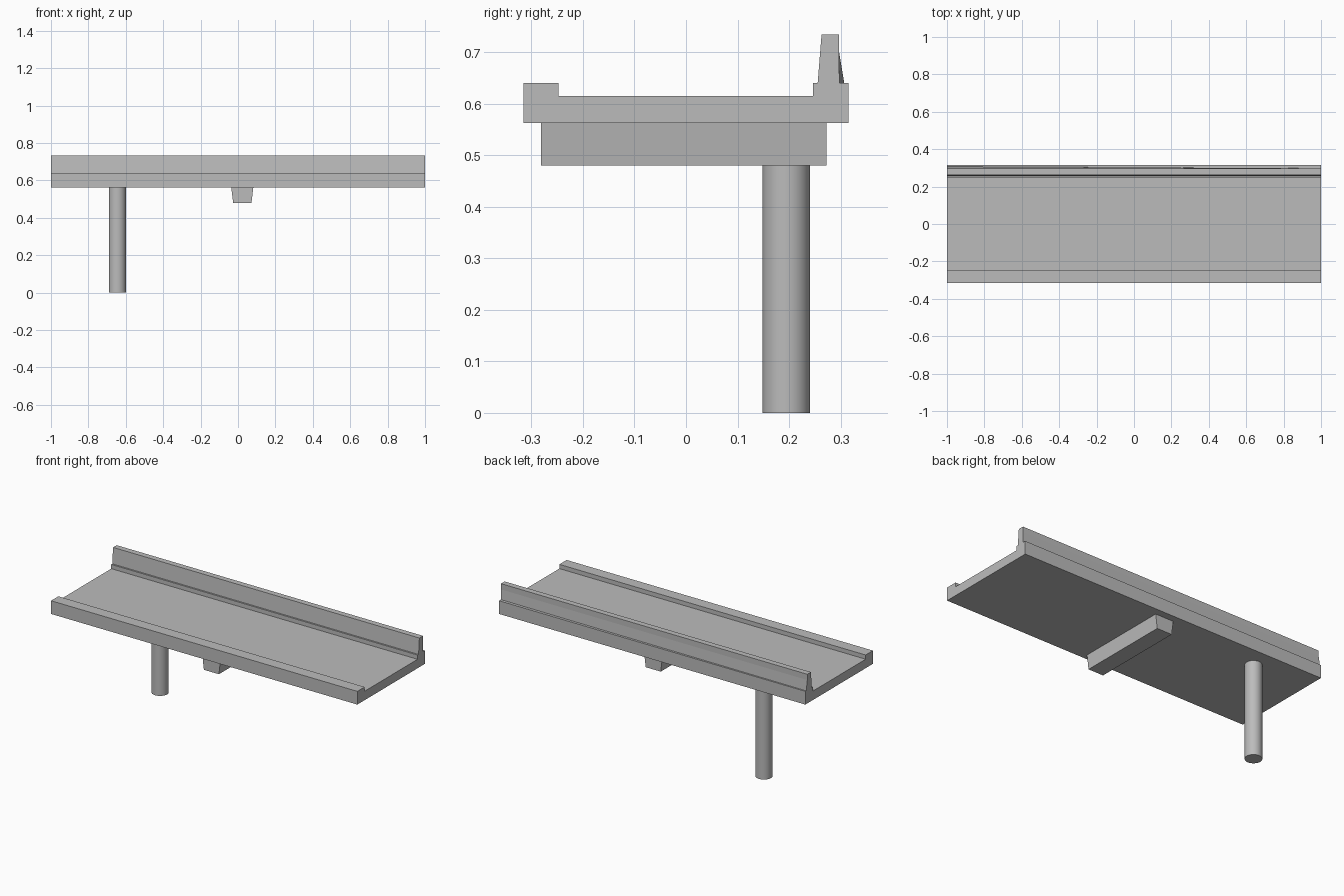
import bpy, bmesh
from mathutils import Vector

cube = bpy.data.objects.get("Cube")
if cube:
    bpy.data.objects.remove(cube, do_unlink=True)

concrete = bpy.data.materials.new("concrete_grey")
concrete.use_nodes = True
GREY = (0.5, 0.5, 0.5, 1)
concrete.diffuse_color = GREY
concrete.node_tree.nodes["Principled BSDF"].inputs["Base Color"].default_value = GREY


def finish(name, bm):
    bmesh.ops.recalc_face_normals(bm, faces=bm.faces)
    mesh = bpy.data.meshes.new(name)
    bm.to_mesh(mesh)
    bm.free()
    mesh.materials.append(concrete)
    obj = bpy.data.objects.new(name, mesh)
    bpy.context.collection.objects.link(obj)
    return obj


def loft(name, start, end):
    """Join two matching loops of points with side faces and end caps."""
    bm = bmesh.new()
    a = [bm.verts.new(p) for p in start]
    b = [bm.verts.new(p) for p in end]
    bm.faces.new(a)
    bm.faces.new(b[::-1])
    for i in range(len(a)):
        j = (i + 1) % len(a)
        bm.faces.new((a[i], a[j], b[j], b[i]))
    return finish(name, bm)


def section(x, profile):
    return [Vector((x, y, z)) for y, z in profile]


# Deck slab with a raised curb along each long side
BOTTOM, ROAD, CURB, TOP = 0.562, 0.615, 0.64, 0.734
deck = [(-0.315, BOTTOM), (0.315, BOTTOM), (0.315, CURB), (0.246, CURB),
        (0.246, ROAD), (-0.247, ROAD), (-0.247, CURB), (-0.315, CURB)]
loft("deck", section(-1, deck), section(1, deck))


# Parapet wall whose outer foot flares toward one end
def parapet(foot):
    return [(0.2555, CURB), (foot, CURB), (0.297, 0.70), (0.297, TOP), (0.263, TOP)]


loft("parapet", section(-1, parapet(0.307)), section(1, parapet(0.2975)))

# Tapered cross beam under the deck
beam = [(-0.026, 0.48), (0.072, 0.48), (0.082, BOTTOM), (-0.036, BOTTOM)]
loft("cross_beam", *[[Vector((x, y, z)) for x, z in beam] for y in (-0.281, 0.273)])

# Round support column
bm = bmesh.new()
bmesh.ops.create_cone(bm, cap_ends=True, segments=40, radius1=0.046, radius2=0.046, depth=BOTTOM)
bmesh.ops.translate(bm, verts=bm.verts, vec=(-0.645, 0.1945, BOTTOM / 2))
column = finish("support_column", bm)
bpy.ops.object.select_all(action="DESELECT")
column.select_set(True)
bpy.context.view_layer.objects.active = column
bpy.ops.object.shade_smooth_by_angle()
